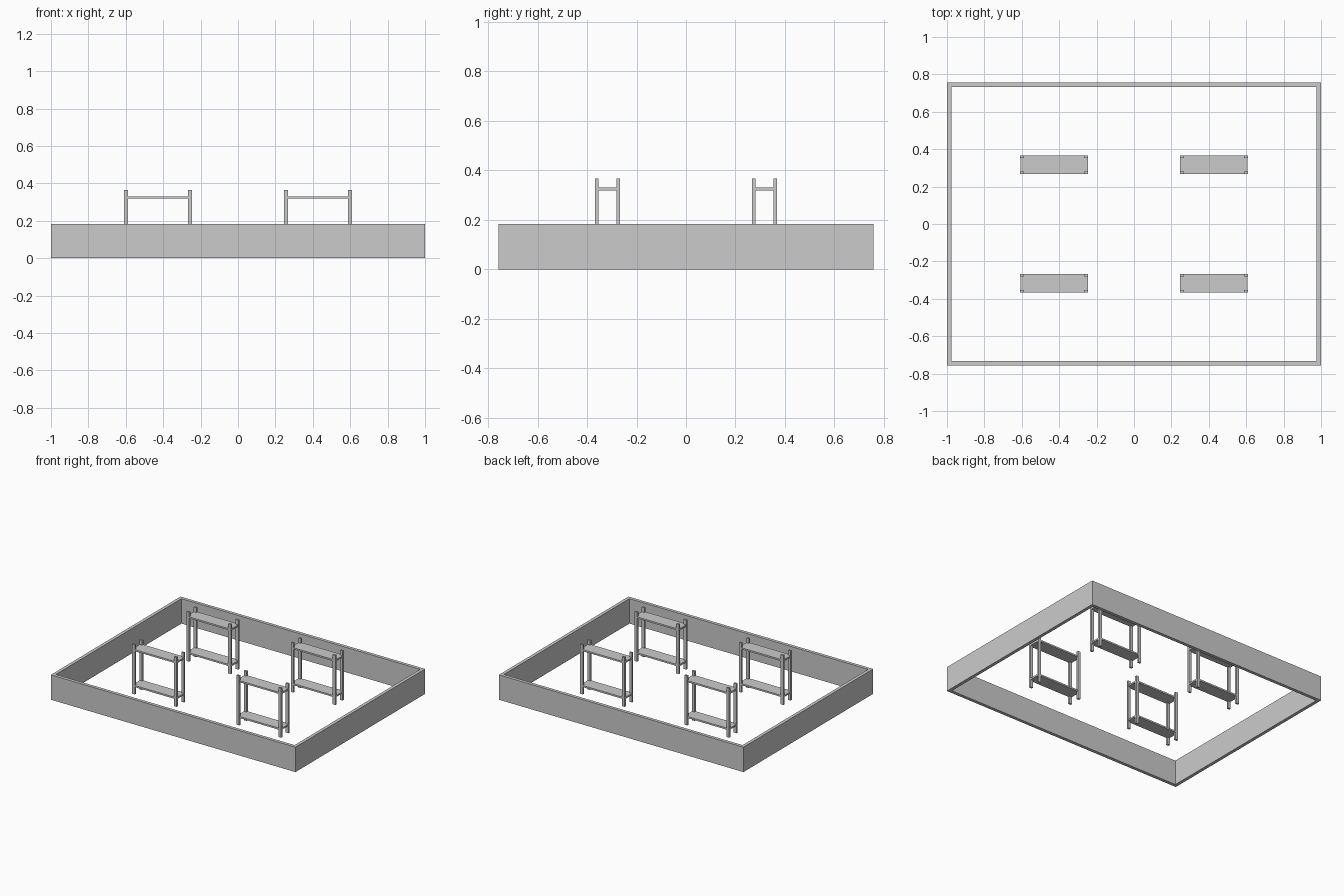
import bpy

if "Cube" in bpy.data.objects:
    bpy.data.objects.remove(bpy.data.objects["Cube"])


def box(name, x0, x1, y0, y1, z0, z1):
    bpy.ops.mesh.primitive_cube_add(size=1, location=((x0 + x1) / 2, (y0 + y1) / 2, (z0 + z1) / 2))
    ob = bpy.context.object
    ob.name = name
    ob.scale = (x1 - x0, y1 - y0, z1 - z0)
    bpy.ops.object.transform_apply(location=False, rotation=False, scale=True)
    return ob


# Perimeter walls, open above and below
W, D, H, T = 1.0, 0.757, 0.184, 0.024
for s, side in ((-1, "left"), (1, "right")):
    xs = sorted((s * W, s * (W - T)))
    box(f"{side}_wall", *xs, -D, D, 0, H)
for s, side in ((-1, "front"), (1, "back")):
    ys = sorted((s * D, s * (D - T)))
    box(f"{side}_wall", -W + T, W - T, *ys, 0, H)


# Shelf rack: four corner posts and two boards
def rack(name, cx, cy):
    hx, hy = 0.182, 0.05
    px, py, top = 0.022, 0.014, 0.366
    for sx in (-1, 1):
        for sy in (-1, 1):
            xs = sorted((cx + sx * hx, cx + sx * (hx - px)))
            ys = sorted((cy + sy * hy, cy + sy * (hy - py)))
            box(f"{name}_post", *xs, *ys, 0, top)
    for level, z in (("lower", 0.06), ("upper", 0.325)):
        e = 0.001
        box(f"{name}_{level}_shelf", cx - hx + e, cx + hx - e,
            cy - hy + e, cy + hy - e, z - 0.006, z + 0.006)


for sx, a in ((-1, "left"), (1, "right")):
    for sy, b in ((-1, "front"), (1, "back")):
        rack(f"{b}_{a}_rack", sx * 0.427, sy * 0.317)
